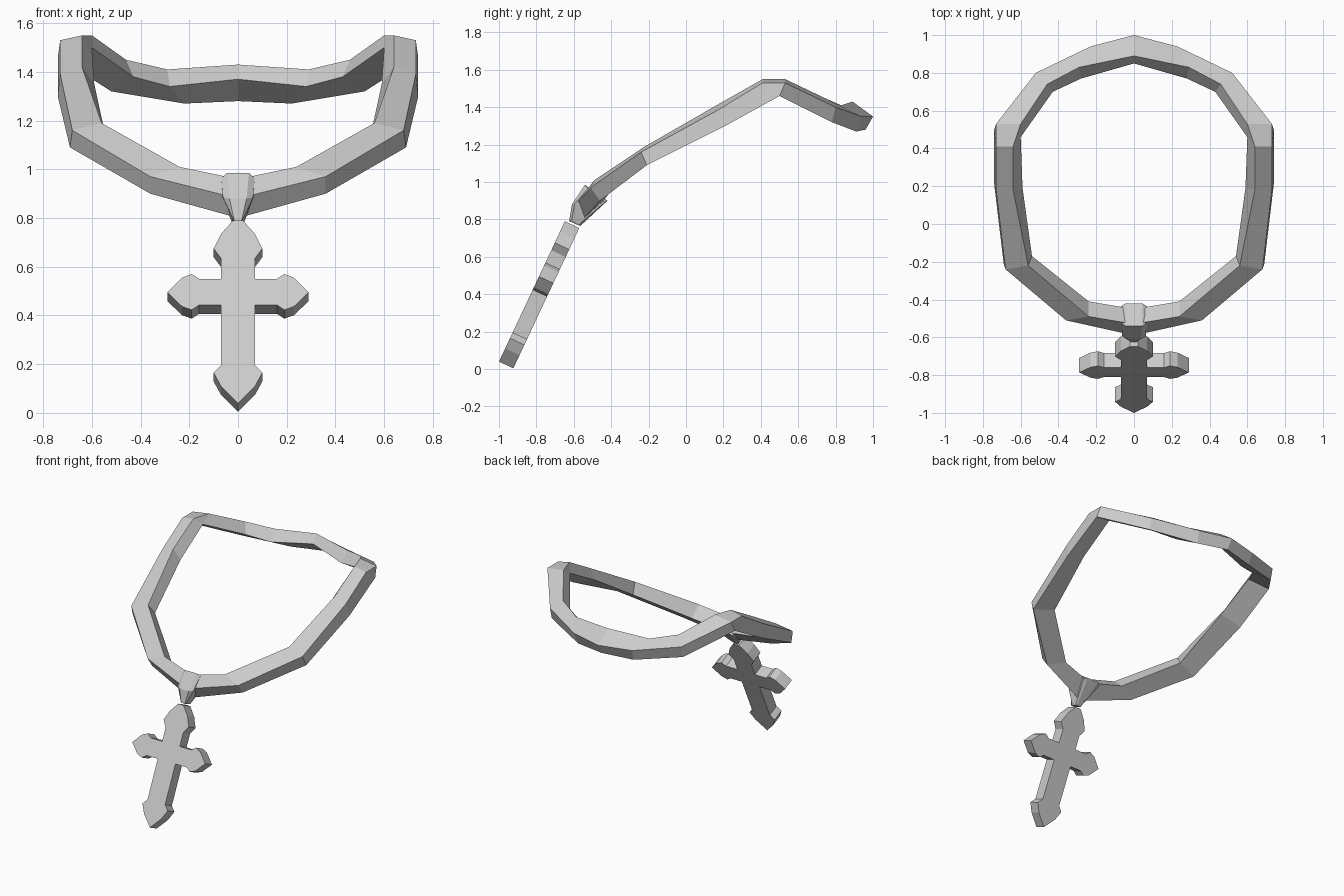
import bpy
import bmesh

default_cube = bpy.data.objects.get("Cube")
if default_cube:
    bpy.data.objects.remove(default_cube, do_unlink=True)

# One plain metal colour
metal = bpy.data.materials.new("grey metal")
metal.use_nodes = True
metal.diffuse_color = (0.6, 0.6, 0.6, 1)
metal.node_tree.nodes["Principled BSDF"].inputs["Base Color"].default_value = metal.diffuse_color


def finish(name, bm):
    """Turn a bmesh into a flat shaded object with outward normals."""
    bmesh.ops.recalc_face_normals(bm, faces=bm.faces[:])
    mesh = bpy.data.meshes.new(name)
    bm.to_mesh(mesh)
    bm.free()
    mesh.materials.append(metal)
    obj = bpy.data.objects.new(name, mesh)
    bpy.context.collection.objects.link(obj)
    return obj


def bridge(bm, first, second):
    """Join two vertex rings with quads, skipping corners they share."""
    count = len(first)
    for i in range(count):
        j = (i + 1) % count
        corners = list(dict.fromkeys((first[i], first[j], second[j], second[i])))
        if len(corners) > 2:
            bm.faces.new(corners)


# Neck band: four-cornered sections in hundredths, along one half.
# Each section runs top, outer, lower, inner.
front_strand = [
    ((0, -53, 96), (0, -59, 88), (0, -55, 80), (0, -45, 89)),
    ((24, -49, 101), (36, -51, 97), (36, -46, 90), (24, -41, 94)),
    ((56, -22, 119), (68, -24, 116), (69, -21, 109), (54, -17, 112)),
    ((64, 18, 142), (73, 18, 139), (74, 21, 130), (59, 19, 135)),
    ((64, 41, 155), (73, 41, 153), (74, 50, 146), (60, 46, 150)),
]
back_strand = [
    ((60, 53, 155), (73, 53, 153), (74, 50, 146), (60, 46, 150)),
    ((46, 74, 145), (52, 80, 140), (52, 78, 132), (43, 70, 138)),
    ((29, 83, 141), (23, 94, 135), (22, 91, 127), (28, 77, 134)),
    ((0, 89, 143), (0, 100, 135), (0, 96, 128), (0, 85, 137)),
]


def build_band():
    bm = bmesh.new()
    shared = {}

    def vert(point):
        if point not in shared:
            shared[point] = bm.verts.new([c / 100 for c in point])
        return shared[point]

    rings = [[vert(p) for p in section] for section in front_strand + back_strand]
    for first, second in zip(rings, rings[1:]):
        bridge(bm, first, second)
    band = finish("neck_band", bm)
    mirror = band.modifiers.new("Mirror", 'MIRROR')
    mirror.use_axis = (True, False, False)
    mirror.use_clip = True


# Bail: a bevelled loop wrapped round the band, pinched at the pendant.
# Each point holds depth, height and half width.
bail_inner = [(-.525, .965, .068), (-.595, .885, .062), (-.61, .80, .022),
              (-.57, .775, .022), (-.435, .89, .068)]
bail_outer = [(-.54, .985, .045), (-.61, .88, .035), (-.625, .79, .015),
              (-.565, .765, .015), (-.42, .90, .045)]


def build_bail():
    bm = bmesh.new()
    rings = []
    for profile, side in ((bail_inner, -1), (bail_outer, -1), (bail_outer, 1), (bail_inner, 1)):
        rings.append([bm.verts.new((side * w, y, z)) for y, z, w in profile])
    for first, second in zip(rings, rings[1:]):
        bridge(bm, first, second)
    bm.faces.new(rings[0])
    bm.faces.new(rings[-1])
    finish("pendant_bail", bm)


# Cross pendant: half outline of the front face, from foot to head
cross_half = [
    (.07, .11), (.10, .165), (.07, .195),
    (.07, .443), (.16, .443), (.19, .423), (.23, .437), (.29, .495),
    (.23, .555), (.19, .57), (.16, .55), (.07, .55),
    (.07, .635), (.10, .675), (.07, .735), (.02, .79),
]


def build_cross():
    outline = [(0, .04)] + cross_half + [(-x, z) for x, z in reversed(cross_half)]
    bm = bmesh.new()
    # The pendant leans back as it rises
    lean = .47
    front = [bm.verts.new((x, -1 + (z - .04) * lean, z)) for x, z in outline]
    thickness = (0, .077, -.036)
    back = [bm.verts.new([c + t for c, t in zip(v.co, thickness)]) for v in front]
    bridge(bm, front, back)
    bm.faces.new(front)
    bm.faces.new(back)
    finish("cross_pendant", bm)


build_band()
build_bail()
build_cross()
